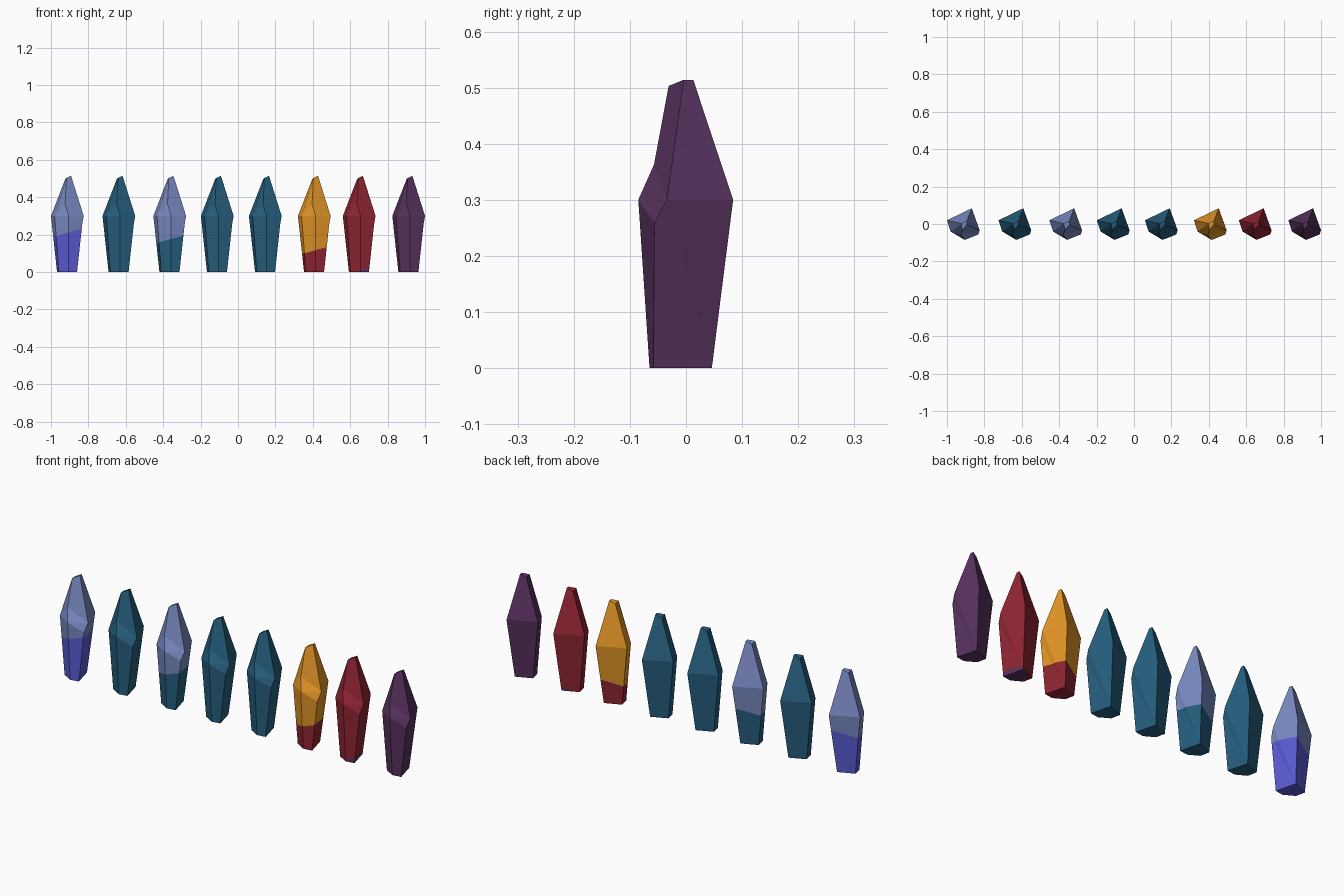
import bpy, bmesh
from mathutils import Vector

if "Cube" in bpy.data.objects:
    bpy.data.objects.remove(bpy.data.objects["Cube"])


def material(name, rgb):
    m = bpy.data.materials.new(name)
    lin = [((c / 255 + 0.055) / 1.055) ** 2.4 for c in rgb]
    m.diffuse_color = (*lin, 1)
    m.use_nodes = True
    m.node_tree.nodes["Principled BSDF"].inputs["Base Color"].default_value = m.diffuse_color
    return m


MATS = {
    "periwinkle": material("periwinkle", (122, 139, 195)),
    "blue": material("blue", (92, 92, 215)),
    "teal": material("teal", (38, 95, 127)),
    "orange": material("orange", (228, 150, 39)),
    "red": material("red", (145, 37, 51)),
    "purple": material("purple", (88, 50, 95)),
}

# Crystal corners: base ring, widest ring, tip, and the chips on the front
POINTS = {
    "bL": (-0.055, 0.012, 0), "bE": (-0.045, -0.035, 0), "bF": (0.007, -0.065, 0),
    "bR": (0.052, -0.058, 0), "bB": (0.025, 0.046, 0),
    "L": (-0.0875, 0.02, 0.3), "E": (-0.068, -0.04, 0.3), "F": (0.007, -0.085, 0.3),
    "R": (0.0875, -0.034, 0.3), "B": (0.045, 0.084, 0.3),
    "N": (0.08, -0.056, 0.258), "U": (-0.012, -0.057, 0.363),
    "tL": (-0.01, 0.003, 0.5), "tF": (-0.005, -0.031, 0.503),
    "tR": (0.02, -0.004, 0.514), "tB": (0.018, 0.013, 0.514),
}
FACES = [
    "bB bR bF bE bL", "bL bE E L", "bE bF F E", "bF bR N F", "F N R",
    "N bB R", "N bR bB", "R bB B", "bB bL L B",
    "L E tL", "E F U", "E U tF tL", "F R U", "U R tR tF",
    "R B tB tR", "B L tL tB", "tL tF tR tB",
]


def crystal(name, x, upper, lower=None, height=0):
    bm = bmesh.new()
    v = {k: bm.verts.new(p) for k, p in POINTS.items()}
    for f in FACES:
        bm.faces.new([v[k] for k in f.split()])
    bmesh.ops.recalc_face_normals(bm, faces=bm.faces)
    mesh = bpy.data.meshes.new(name)
    mesh.materials.append(MATS[upper])
    if lower:
        # Slanted colour boundary, rising to the right
        mesh.materials.append(MATS[lower])
        point, normal = Vector((0, 0, height)), Vector((-0.28, 0, 1)).normalized()
        bmesh.ops.bisect_plane(bm, geom=bm.verts[:] + bm.edges[:] + bm.faces[:],
                               plane_co=point, plane_no=normal)
        for f in bm.faces:
            f.material_index = int((f.calc_center_median() - point).dot(normal) < 0)
    bm.to_mesh(mesh)
    bm.free()
    ob = bpy.data.objects.new(name, mesh)
    ob.location.x = x
    bpy.context.collection.objects.link(ob)


# Row of eight crystals
ROW = [
    (-0.9125, "periwinkle", "blue", 0.21), (-0.637, "teal"),
    (-0.365, "periwinkle", "teal", 0.175), (-0.111, "teal"), (0.146, "teal"),
    (0.408, "orange", "red", 0.115), (0.648, "red", "purple", 0.008), (0.9125, "purple"),
]
for i, args in enumerate(ROW):
    crystal(f"crystal_{i + 1}", *args)
